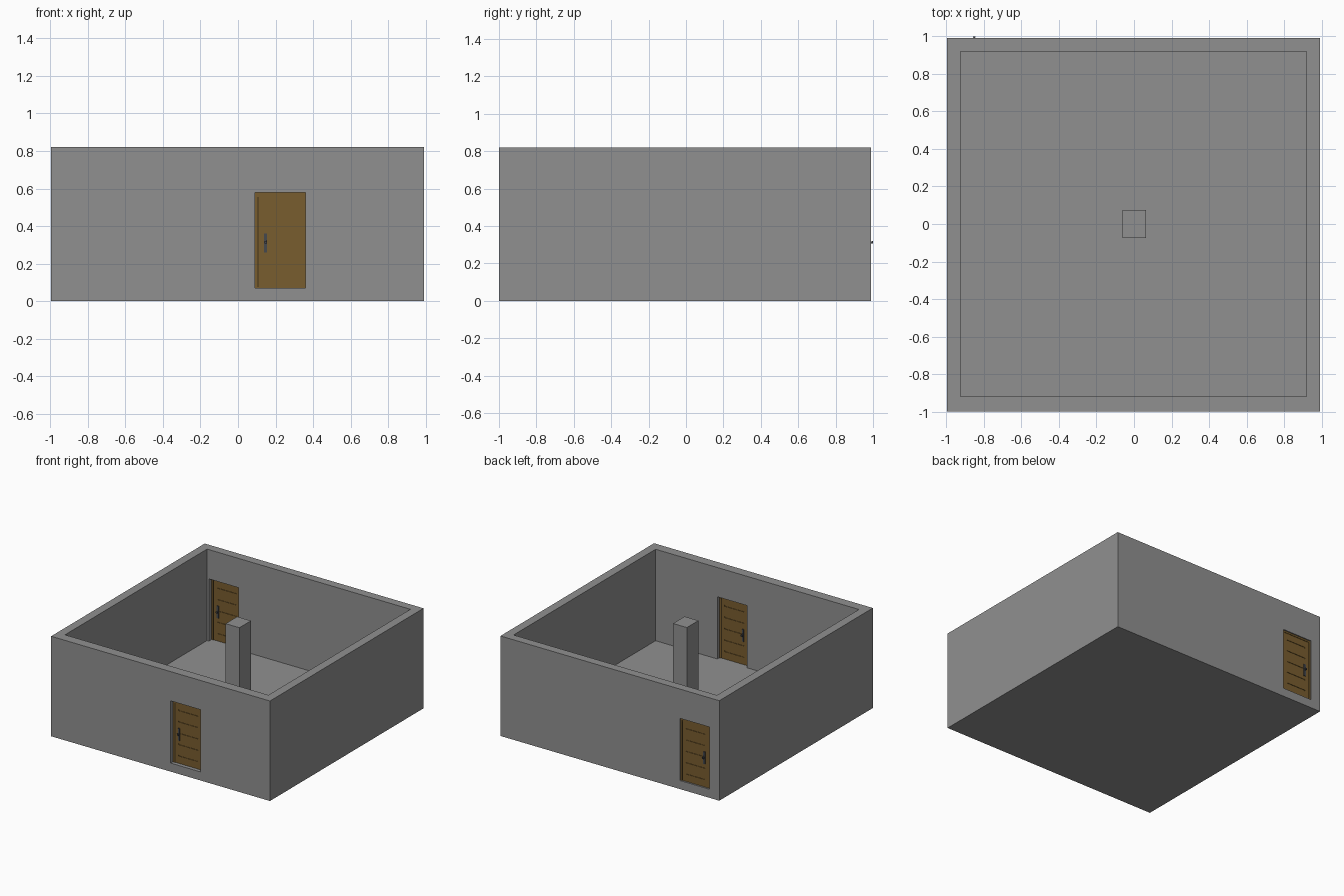
import bpy
import bmesh

cube = bpy.data.objects.get("Cube")
if cube:
    bpy.data.objects.remove(cube, do_unlink=True)


def material(name, color):
    m = bpy.data.materials.new(name)
    m.use_nodes = True
    m.diffuse_color = (*color, 1)
    m.node_tree.nodes["Principled BSDF"].inputs["Base Color"].default_value = (*color, 1)
    return m


concrete = material("concrete grey", (0.28, 0.28, 0.28))
wood = material("brown wood", (0.19, 0.11, 0.028))
gap_dark = material("dark gap", (0.05, 0.03, 0.01))
metal = material("dark metal", (0.06, 0.065, 0.075))


def box(name, x, y, z, mat):
    """Box from (low, high) ranges on each axis."""
    bm = bmesh.new()
    bmesh.ops.create_cube(bm, size=1)
    for v in bm.verts:
        for i, (low, high) in enumerate((x, y, z)):
            v.co[i] = high if v.co[i] > 0 else low
    mesh = bpy.data.meshes.new(name)
    bm.to_mesh(mesh)
    bm.free()
    mesh.materials.append(mat)
    obj = bpy.data.objects.new(name, mesh)
    bpy.context.collection.objects.link(obj)
    return obj


def carve(obj, cutters):
    """Subtract the cutters, bake the result and drop the cutters."""
    for c in cutters:
        c.hide_render = True
        mod = obj.modifiers.new("cut", "BOOLEAN")
        mod.operation = "DIFFERENCE"
        mod.solver = "EXACT"
        mod.object = c
    bpy.context.view_layer.update()
    graph = bpy.context.evaluated_depsgraph_get()
    obj_mesh = bpy.data.meshes.new_from_object(obj.evaluated_get(graph))
    obj.modifiers.clear()
    obj.data = obj_mesh
    for c in cutters:
        bpy.data.objects.remove(c, do_unlink=True)


FLOOR, TOP, DOOR_TOP, DOOR_W = 0.07, 0.82, 0.58, 0.27
DOORS = {"front_door": (0.09, -0.96), "back_door": (-0.908, 0.968)}

# Room shell: floor and walls in one block, with two doorways
shell = box("room_walls", (-0.995, 0.99), (-1, 0.99), (0, TOP), concrete)
room = box("room_cutter", (-0.925, 0.92), (-0.92, 0.92), (FLOOR, 1), concrete)
openings = [box(n + "_cutter", (x, x + DOOR_W), (y - 0.1, y + 0.1),
                (FLOOR, DOOR_TOP), concrete) for n, (x, y) in DOORS.items()]
carve(shell, [room] + openings)

# Central pillar
box("pillar", (-0.06, 0.065), (-0.075, 0.075), (FLOOR, TOP), concrete)


def build_door(name, x, y):
    x1 = x + DOOR_W
    frame = 0.014
    # Frame: two jambs and a head
    for side, a in (("left", x1 - frame), ("right", x)):
        box(f"{name}_{side}_jamb", (a, a + frame), (y - 0.013, y + 0.013),
            (FLOOR, DOOR_TOP), wood)
    box(name + "_head", (x + frame, x1 - frame), (y - 0.013, y + 0.013),
        (DOOR_TOP - frame, DOOR_TOP), wood)
    # Leaf with horizontal grooves on both faces
    leaf = box(name + "_leaf", (x + frame, x1 - frame), (y - 0.009, y + 0.009),
               (FLOOR, DOOR_TOP - frame), wood)
    cutters = []
    for i in range(5):
        z = 0.13 + 0.093 * i
        for s in (-1, 1):
            cutters.append(box("groove_cutter", (x + 0.05, x + 0.225),
                               sorted((y + s * 0.005, y + s * 0.02)),
                               (z, z + 0.009), wood))
    carve(leaf, cutters)
    for s in (-1, 1):
        # Dark gap beside the jamb
        a = x + frame if s < 0 else x1 - frame - 0.006
        box(name + "_gap", (a, a + 0.006), sorted((y + s * 0.008, y + s * 0.01)),
            (FLOOR + 0.005, DOOR_TOP - 0.025), gap_dark)
        # Handle plate, spindle and lever
        hx = x + 0.056
        box(name + "_handle_plate", (hx - 0.008, hx + 0.008),
            sorted((y + s * 0.009, y + s * 0.016)), (0.26, 0.36), metal)
        box(name + "_handle_spindle", (hx - 0.004, hx + 0.004),
            sorted((y + s * 0.016, y + s * 0.028)), (0.308, 0.318), metal)
        box(name + "_handle_lever", (hx - 0.006, hx + 0.008),
            sorted((y + s * 0.026, y + s * 0.032)), (0.306, 0.32), metal)


for door_name, (dx, dy) in DOORS.items():
    build_door(door_name, dx, dy)
